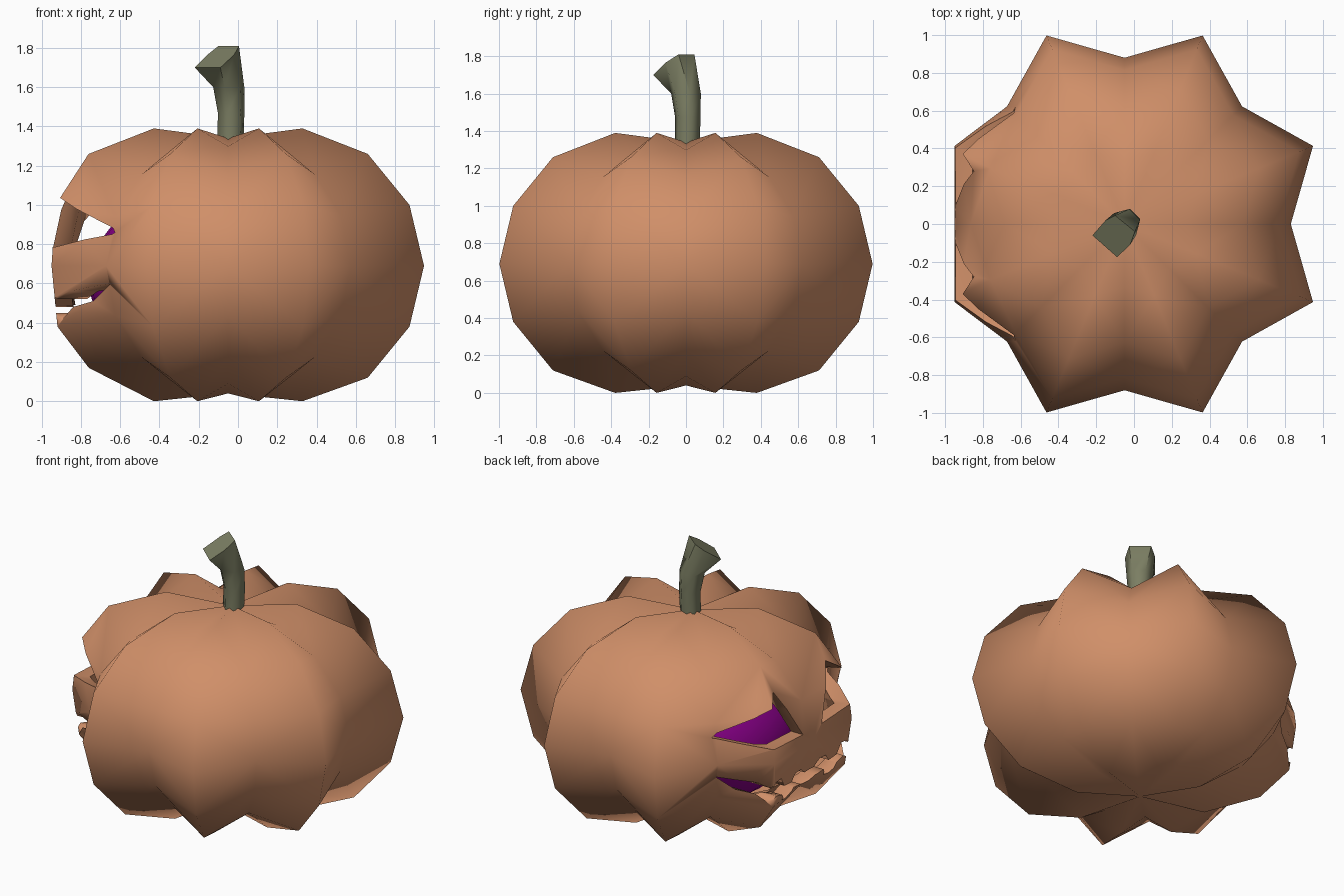
import bpy, bmesh, math
from mathutils import Vector

if "Cube" in bpy.data.objects:
    bpy.data.objects.remove(bpy.data.objects["Cube"])


def material(name, rgb):
    m = bpy.data.materials.new(name)
    m.diffuse_color = (*rgb, 1)
    m.use_nodes = True
    m.node_tree.nodes["Principled BSDF"].inputs["Base Color"].default_value = m.diffuse_color
    return m


ORANGE = material("pumpkin orange", (0.63, 0.275, 0.14))
GREEN = material("stem green", (0.20, 0.21, 0.125))
PURPLE = material("inner purple", (0.25, 0.0, 0.25))


def make(name, verts, faces, mat):
    me = bpy.data.meshes.new(name)
    me.from_pydata(verts, [], faces)
    me.materials.append(mat)
    ob = bpy.data.objects.new(name, me)
    bpy.context.collection.objects.link(ob)
    return ob


def activate(ob):
    bpy.ops.object.select_all(action='DESELECT')
    ob.select_set(True)
    bpy.context.view_layer.objects.active = ob


def smooth(ob, deg):
    activate(ob)
    bpy.ops.object.shade_smooth_by_angle(angle=math.radians(deg))


# Ribbed shell: eight ridges and eight valleys, face side (-x) flattened
CENTRE = Vector((-0.05, 0, 0.69))
PROFILE = [(0.41, 0.0), (0.77, 0.12), (1.0, 0.38), (1.08, 0.69),
           (1.0, 1.0), (0.77, 1.26), (0.41, 1.39)]
N = 16


def shell_points():
    pts = []
    for r, (rad, z) in enumerate(PROFILE):
        for j in range(N):
            a = math.radians(22.5 * j)
            if j % 2:                               # ridge
                p = Vector((rad * math.cos(a) - 0.05, rad * math.sin(a), z))
            else:                                   # valley
                k = 0.815
                zz = 0.69 + (z - 0.69) * (0.87 if r in (0, 6) else k)
                p = Vector((k * rad * math.cos(a) - 0.05, k * rad * math.sin(a), zz))
            if j in (7, 8, 9):                      # face panel
                if j == 8 and 2 <= r <= 3:
                    p.x = (-0.91, -0.95)[r - 2]
                if j != 8 and r == 1:
                    p.z = 0.17
                p.x = max(p.x, (-1, -0.76, -0.92, -0.95, -0.93, -1, -1)[r])
            pts.append(p)
    return pts + [Vector((-0.05, 0, 0.04)), Vector((-0.05, 0, 1.34))]


def shell_faces():
    faces = []
    for r in range(6):
        for j in range(N):
            k = (j + 1) % N
            a, b, c, d = r * N + j, r * N + k, (r + 1) * N + k, (r + 1) * N + j
            if (j % 2 == 1) == (r >= 3):
                faces += [(a, b, d), (b, c, d)]
            else:
                faces += [(a, b, c), (a, c, d)]
    for j in range(N):
        k = (j + 1) % N
        faces += [(k, j, 7 * N), (6 * N + j, 6 * N + k, 7 * N + 1)]
    return faces


outer = shell_points()
inner = [CENTRE + (p - CENTRE) * 0.9 for p in outer]
faces = shell_faces()
n = len(outer)
body = make("pumpkin_shell", outer + inner,
            faces + [tuple(i + n for i in reversed(f)) for f in faces], ORANGE)


# Carved openings: prisms along x from (y, z) outlines
def carve(name, outline):
    m = len(outline)
    verts = [(x, y, z) for x in (-1.3, -0.35) for y, z in outline]
    fs = [tuple(range(m)), tuple(range(2 * m - 1, m - 1, -1))]
    fs += [(i, i + m, (i + 1) % m + m, (i + 1) % m) for i in range(m)]
    cut = make(name, verts, fs, ORANGE)
    bm = bmesh.new()
    bm.from_mesh(cut.data)
    bmesh.ops.recalc_face_normals(bm, faces=bm.faces)
    bm.to_mesh(cut.data)
    bm.free()
    activate(body)
    mod = body.modifiers.new(name, 'BOOLEAN')
    mod.operation = 'DIFFERENCE'
    mod.solver = 'EXACT'
    mod.object = cut
    bpy.ops.object.modifier_apply(modifier=mod.name)
    bpy.data.objects.remove(cut)


eye = [(0.10, 0.77), (0.28, 1.10), (0.62, 0.86), (0.41, 0.785)]
carve("eye_cutter_left", eye)
carve("eye_cutter_right", [(-y, z) for y, z in eye])

# Grinning mouth with jagged teeth, half outline mirrored
upper = [(0.05, 0.49), (0.10, 0.53), (0.16, 0.53), (0.20, 0.48), (0.28, 0.49),
         (0.32, 0.555), (0.37, 0.55), (0.41, 0.52), (0.46, 0.56), (0.61, 0.60)]
lower = [(0.53, 0.51), (0.46, 0.48), (0.41, 0.42), (0.36, 0.45), (0.29, 0.43),
         (0.25, 0.37), (0.20, 0.37), (0.16, 0.43), (0.08, 0.42), (0.04, 0.36)]
half = upper + lower
carve("mouth_cutter", half + [(-y, z) for y, z in reversed(half)])
smooth(body, 80)

# Purple core seen through the openings
bpy.ops.mesh.primitive_uv_sphere_add(segments=32, ring_count=16, location=(-0.05, 0, 0.62))
core = bpy.context.object
core.name = "inner_core"
core.scale = (0.71, 0.71, 0.5)
core.data.materials.append(PURPLE)
smooth(core, 60)

# Six-sided bent stem with a slanted, flared cut end
rings = []
for x, y, z, r in [(-0.04, 0.005, 1.25, 0.068), (-0.035, 0.01, 1.47, 0.07),
                   (-0.047, 0.0, 1.60, 0.082)]:
    for k in range(6):
        a = math.radians(195 + 60 * k)
        rings.append((x + r * math.cos(a), y + r * math.sin(a), z))
rings += [(-0.22, -0.06, 1.70), (-0.09, -0.175, 1.70), (-0.02, -0.11, 1.765),
          (0.005, -0.04, 1.81), (-0.10, 0.045, 1.81), (-0.15, 0.02, 1.77)]
sides = [(r * 6 + k, r * 6 + (k + 1) % 6, r * 6 + 6 + (k + 1) % 6, r * 6 + 6 + k)
         for r in range(3) for k in range(6)]
stem = make("stem", rings, sides + [(5, 4, 3, 2, 1, 0), tuple(range(18, 24))], GREEN)
smooth(stem, 62)
